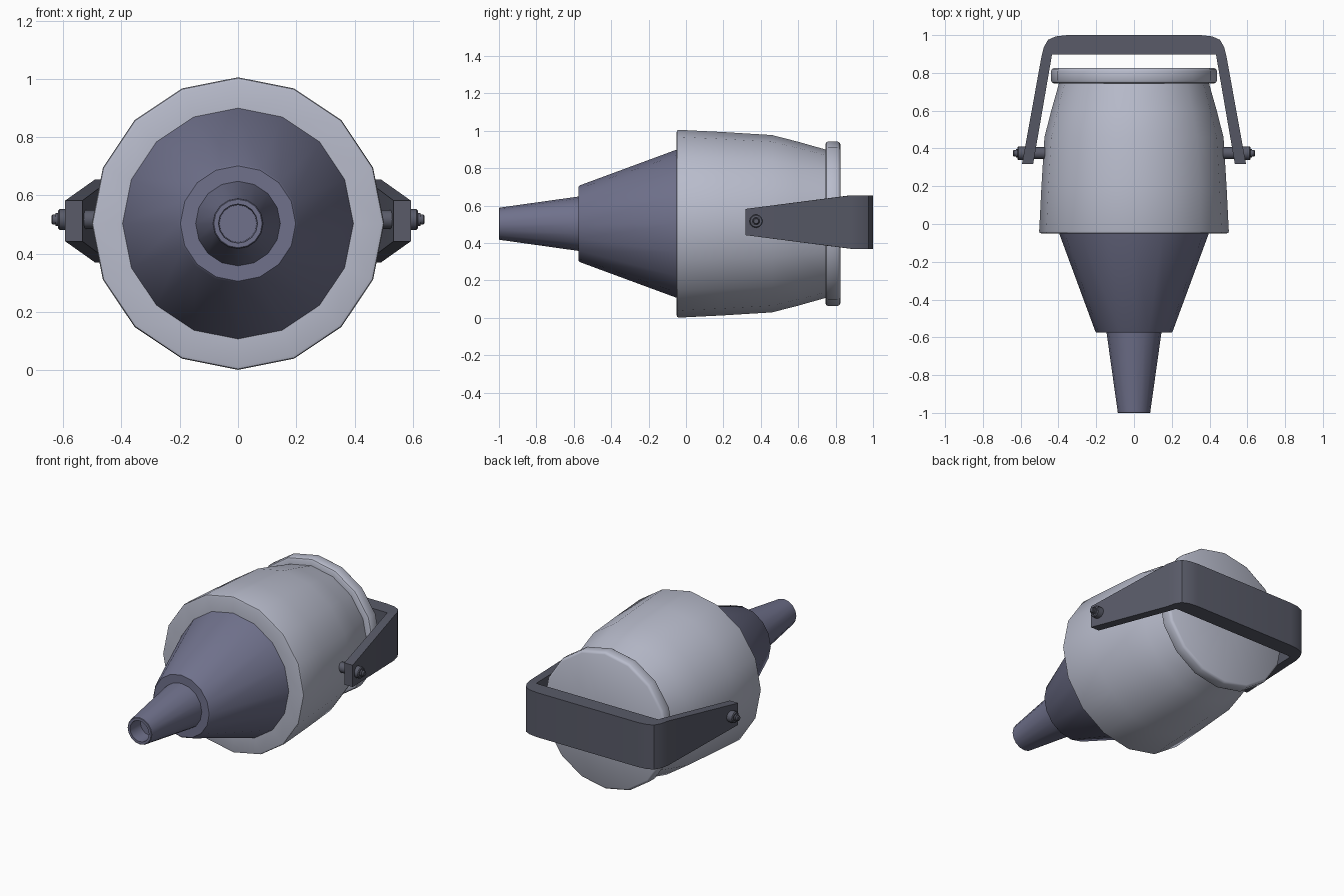
import bpy, bmesh, math

if "Cube" in bpy.data.objects:
    bpy.data.objects.remove(bpy.data.objects["Cube"])

ZC = 0.503  # height of the main axis


def material(name, rgb):
    m = bpy.data.materials.new(name)
    m.diffuse_color = (*rgb, 1)
    m.use_nodes = True
    m.node_tree.nodes["Principled BSDF"].inputs["Base Color"].default_value = m.diffuse_color
    return m


SHELL = material("light_shell", (0.48, 0.50, 0.60))
CONE = material("blue_grey", (0.16, 0.165, 0.26))
DARK = material("dark_metal", (0.10, 0.105, 0.14))


def finish(name, bm, mat, mirror=False):
    bmesh.ops.remove_doubles(bm, verts=bm.verts, dist=1e-5)
    bmesh.ops.recalc_face_normals(bm, faces=bm.faces)
    me = bpy.data.meshes.new(name)
    bm.to_mesh(me)
    bm.free()
    ob = bpy.data.objects.new(name, me)
    bpy.context.collection.objects.link(ob)
    me.materials.append(mat)
    bpy.ops.object.select_all(action='DESELECT')
    ob.select_set(True)
    bpy.context.view_layer.objects.active = ob
    bpy.ops.object.shade_smooth_by_angle(angle=math.radians(35))
    if mirror:
        mod = ob.modifiers.new("mirror", 'MIRROR')
        mod.use_clip = True
    return ob


def lathe(name, profile, mat, sides=16, axis='Y', centre=(0, 0, ZC), mirror=False):
    """Revolve (position, radius) points round the x or y axis."""
    bm = bmesh.new()
    rings = []
    for p, r in profile:
        ring = []
        for k in range(sides):
            a = 2 * math.pi * k / sides
            u, w = r * math.sin(a), r * math.cos(a)
            co = (u, p, w) if axis == 'Y' else (p, u, w)
            ring.append(bm.verts.new([c + o for c, o in zip(co, centre)]))
        rings.append(ring)
    for a, b in zip(rings, rings[1:]):
        for k in range(sides):
            j = (k + 1) % sides
            bm.faces.new((a[k], a[j], b[j], b[k]))
    # close the ends whose profile reaches almost to the axis
    for ring, (p, r) in ((rings[0], profile[0]), (rings[-1], profile[-1])):
        if r < 0.07:
            bm.faces.new(ring)
    return finish(name, bm, mat, mirror)


# Main shell
lathe("body_shell", [(-0.05, 0.38), (-0.05, 0.490), (-0.047, 0.499), (-0.038, 0.502),
                     (0.20, 0.490), (0.46, 0.474), (0.60, 0.438), (0.745, 0.397)], SHELL)

# Rear cap with rounded rim
lathe("rear_cap", [(0.745, 0.38), (0.745, 0.425), (0.750, 0.435), (0.760, 0.440),
                   (0.810, 0.440), (0.820, 0.435), (0.826, 0.425), (0.826, 0.05)], SHELL)

# Front cone
lathe("front_cone", [(-0.045, 0.398), (-0.568, 0.205), (-0.575, 0.198), (-0.575, 0.13)], CONE)

# Hollow nozzle
lathe("nozzle", [(-0.57, 0.146), (-0.997, 0.086), (-1.0, 0.083), (-1.0, 0.067),
                 (-0.90, 0.064)], CONE)

# Carrying bracket: outer point, inner point, half height at each station
stations = [((0.593, 0.317), (0.534, 0.317), 0.070),
            ((0.490, 0.885), (0.437, 0.880), 0.143),
            ((0.478, 0.935), (0.436, 0.888), 0.143),
            ((0.455, 0.975), (0.434, 0.896), 0.143),
            ((0.415, 0.993), (0.415, 0.898), 0.143),
            ((0.355, 1.000), (0.355, 0.898), 0.143),
            ((0.000, 1.000), (0.000, 0.898), 0.143)]
bm = bmesh.new()
loops = []
for o, i, h in stations:
    loops.append([bm.verts.new((x, y, 0.512 + s * h))
                  for (x, y), s in ((o, 1), (o, -1), (i, -1), (i, 1))])
for a, b in zip(loops, loops[1:]):
    for k in range(4):
        j = (k + 1) % 4
        bm.faces.new((a[k], a[j], b[j], b[k]))
bm.faces.new(loops[0])
finish("bracket", bm, DARK, mirror=True)

# Pivot bolts: spacer, washer and threaded tip
PIVOT = (0, 0.375, 0.517)
lathe("pivot_spacer", [(0.44, 0.032), (0.56, 0.032)], DARK, 12, 'X', PIVOT, True)
lathe("pivot_nut", [(0.565, 0.036), (0.612, 0.036), (0.617, 0.031), (0.617, 0.022),
                    (0.626, 0.022), (0.626, 0.017), (0.636, 0.017), (0.640, 0.013)],
      DARK, 12, 'X', PIVOT, True)
